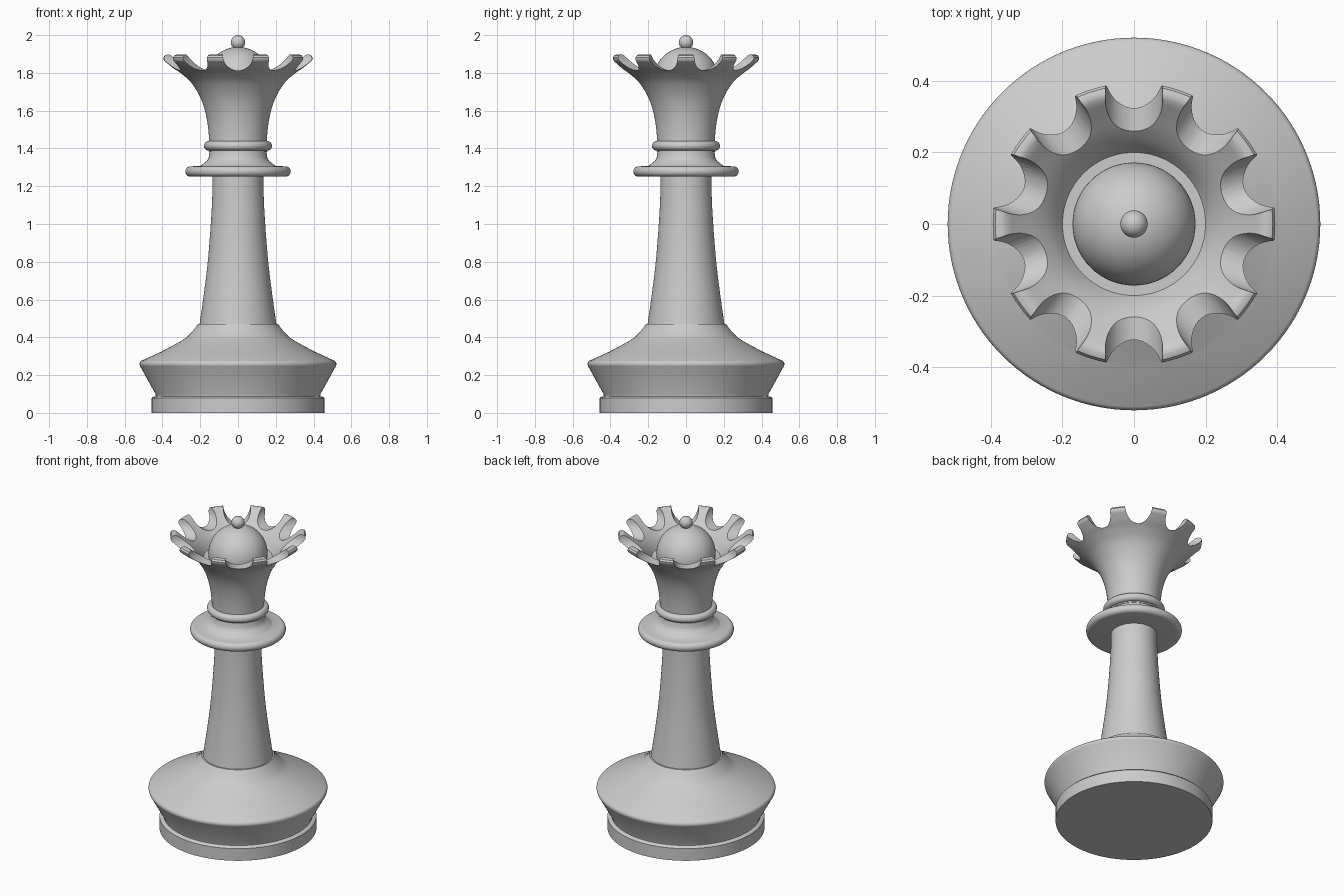
import bpy, bmesh, math

if "Cube" in bpy.data.objects:
    bpy.data.objects.remove(bpy.data.objects["Cube"])

SEG = 120


def smooth(pts, steps=6):
    """Catmull-Rom refinement of a profile."""
    out = []
    p = [pts[0]] + pts + [pts[-1]]
    for i in range(1, len(p) - 2):
        a, b, c, d = p[i - 1:i + 3]
        for s in range(steps):
            t = s / steps
            out.append(tuple(0.5 * (2 * b[k] + (c[k] - a[k]) * t
                       + (2 * a[k] - 5 * b[k] + 4 * c[k] - d[k]) * t * t
                       + (3 * b[k] - a[k] - 3 * c[k] + d[k]) * t ** 3) for k in (0, 1)))
    return out + [pts[-1]]


def arc(r, z, rad, a0, a1, n=10):
    return [(r + rad * math.cos(math.radians(a0 + (a1 - a0) * i / n)),
             z + rad * math.sin(math.radians(a0 + (a1 - a0) * i / n))) for i in range(n + 1)]


def finish(ob, angle=35):
    bpy.ops.object.select_all(action='DESELECT')
    ob.select_set(True)
    bpy.context.view_layer.objects.active = ob
    bpy.ops.object.shade_smooth_by_angle(angle=math.radians(angle))


def lathe(name, profile):
    """Closed solid turned about z from (radius, height) points, bottom to top."""
    bm = bmesh.new()
    rings = [[bm.verts.new((r * math.cos(2 * math.pi * i / SEG),
                            r * math.sin(2 * math.pi * i / SEG), z)) for i in range(SEG)]
             for r, z in profile]
    for lo, hi in zip(rings, rings[1:]):
        for i in range(SEG):
            j = (i + 1) % SEG
            bm.faces.new((lo[i], lo[j], hi[j], hi[i]))
    bm.faces.new(rings[0][::-1])
    bm.faces.new(rings[-1])
    me = bpy.data.meshes.new(name)
    bm.to_mesh(me)
    bm.free()
    ob = bpy.data.objects.new(name, me)
    bpy.context.collection.objects.link(ob)
    return ob


def ball(name, r, z):
    bpy.ops.mesh.primitive_uv_sphere_add(segments=64, ring_count=32, radius=r, location=(0, 0, z))
    bpy.context.object.name = name
    finish(bpy.context.object)


# Base: plinth, groove, flared body with a rounded shoulder
base = [(0.457, 0), (0.457, 0.078), (0.45, 0.085), (0.435, 0.088), (0.437, 0.1)]
base += arc(0.50, 0.258, 0.021, -30, 60)
base += smooth([(0.40, 0.327), (0.29, 0.388), (0.245, 0.428), (0.212, 0.47)])
finish(lathe("base", base))

# Tapered stem
finish(lathe("stem", smooth([(0.204, 0.465), (0.182, 0.62), (0.16, 0.8),
                             (0.144, 1.0), (0.136, 1.15), (0.134, 1.27)])))

# Wide collar and narrow neck ring
collar = arc(0.252, 1.278, 0.027, -90, 90)
collar += smooth([(0.20, 1.308), (0.185, 1.318), (0.165, 1.335), (0.155, 1.35)], 4)
collar += [(0.15, 1.39)]
finish(lathe("collar", collar))
finish(lathe("neck_ring", [(0.15, 1.389)] + arc(0.155, 1.414, 0.025, -90, 90) + [(0.15, 1.44)]))

# Crown: flared cup, hollow inside
outer = smooth([(0.155, 1.38), (0.153, 1.45), (0.166, 1.56), (0.195, 1.66),
                (0.245, 1.745), (0.30, 1.796), (0.345, 1.827), (0.386, 1.86)])
lip = [(0.394, 1.87), (0.395, 1.882), (0.388, 1.893), (0.374, 1.898), (0.36, 1.895)]
inner = smooth([(0.345, 1.884), (0.31, 1.855), (0.265, 1.818), (0.228, 1.78), (0.20, 1.74)])
crown = lathe("crown", outer + lip + inner)

# Ten radial cutters for the scalloped rim, joined in one helper mesh
bm = bmesh.new()
for k in range(10):
    a = math.radians(18 + 36 * k)
    res = bmesh.ops.create_cone(bm, cap_ends=True, segments=40,
                                radius1=0.08, radius2=0.08, depth=0.3)
    vs = res["verts"]
    for v in vs:
        x, y, z = v.co
        rr, t, h = z + 0.40, y, x + 1.893
        v.co = (rr * math.cos(a) - t * math.sin(a), rr * math.sin(a) + t * math.cos(a), h)
bmesh.ops.recalc_face_normals(bm, faces=bm.faces)
me = bpy.data.meshes.new("rim_cutter")
bm.to_mesh(me)
bm.free()
cutter = bpy.data.objects.new("rim_cutter", me)
bpy.context.collection.objects.link(cutter)
mod = crown.modifiers.new("scallops", 'BOOLEAN')
mod.object = cutter
mod.operation = 'DIFFERENCE'
mod.solver = 'EXACT'
mod.use_self = True
bpy.context.view_layer.objects.active = crown
bpy.ops.object.modifier_apply(modifier=mod.name)
bpy.data.objects.remove(cutter)
finish(crown)

# Dome and finial
ball("dome", 0.172, 1.765)
ball("finial", 0.038, 1.962)
